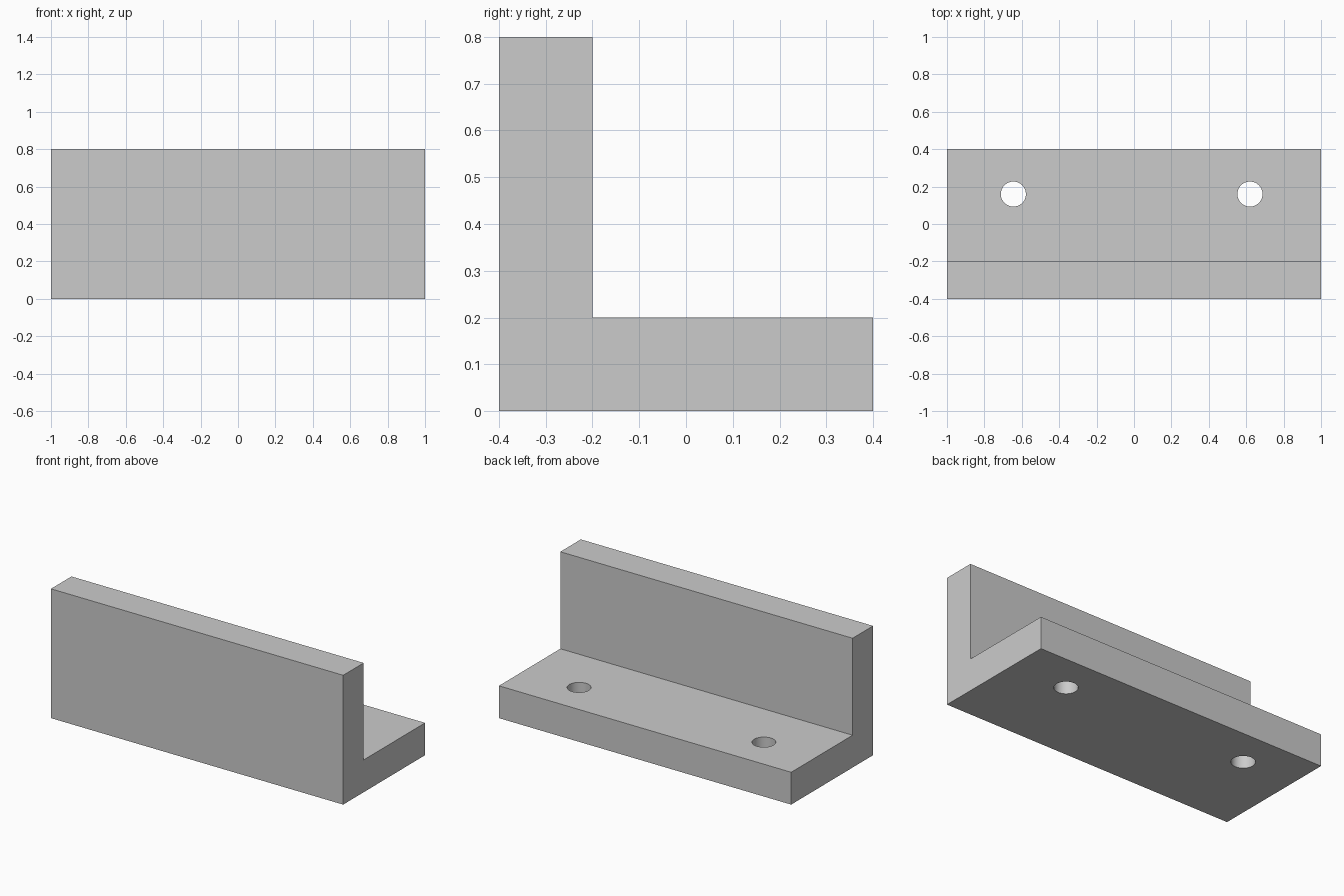
import bpy
import bmesh
import math

old = bpy.data.objects.get("Cube")
if old:
    bpy.data.objects.remove(old, do_unlink=True)

LENGTH = 2.0
HOLE_RADIUS = 0.067
HOLE_Y = 0.16

# Single plain grey
grey = bpy.data.materials.new("plain_grey")
grey.use_nodes = True
colour = (0.6, 0.6, 0.6, 1.0)
grey.diffuse_color = colour
grey.node_tree.nodes["Principled BSDF"].inputs["Base Color"].default_value = colour

# L-shaped profile (y, z), extruded along x
profile = [(-0.4, 0), (0.4, 0), (0.4, 0.2), (-0.2, 0.2), (-0.2, 0.8), (-0.4, 0.8)]
bm = bmesh.new()
end = bm.faces.new([bm.verts.new((-LENGTH / 2, y, z)) for y, z in profile])
sweep = bmesh.ops.extrude_face_region(bm, geom=[end])
moved = [v for v in sweep["geom"] if isinstance(v, bmesh.types.BMVert)]
bmesh.ops.translate(bm, verts=moved, vec=(LENGTH, 0, 0))
bmesh.ops.recalc_face_normals(bm, faces=bm.faces)
mesh = bpy.data.meshes.new("angle_bracket")
bm.to_mesh(mesh)
bm.free()
mesh.materials.append(grey)
bracket = bpy.data.objects.new("angle_bracket", mesh)
bpy.context.collection.objects.link(bracket)


# Bolt holes through the base flange
def drill(name, x):
    bpy.ops.mesh.primitive_cylinder_add(vertices=48, radius=HOLE_RADIUS, depth=0.6,
                                        location=(x, HOLE_Y, 0.1))
    cutter = bpy.context.object
    cutter.name = name
    cutter.hide_render = True
    cutter.data.materials.append(grey)
    cut = bracket.modifiers.new(name, "BOOLEAN")
    cut.operation = "DIFFERENCE"
    cut.solver = "EXACT"
    cut.object = cutter
    bpy.ops.object.select_all(action="DESELECT")
    bpy.context.view_layer.objects.active = bracket
    bracket.select_set(True)
    bpy.ops.object.modifier_apply(modifier=cut.name)
    bpy.data.objects.remove(cutter, do_unlink=True)


drill("right_bolt_hole", -0.645)
drill("left_bolt_hole", 0.62)

# Round hole walls, crisp edges elsewhere
bpy.ops.object.shade_smooth_by_angle(angle=math.radians(30))
